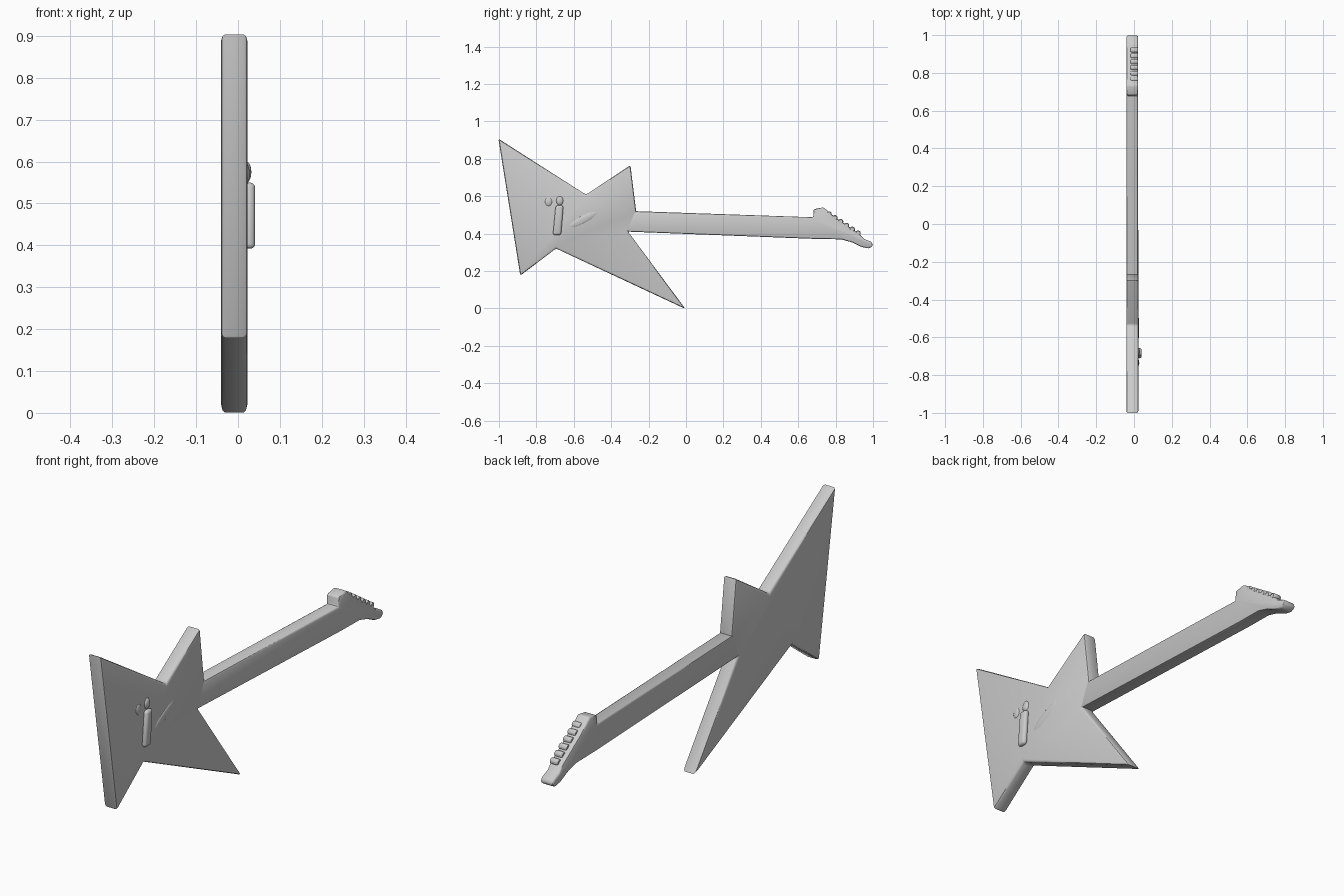
import bpy, bmesh, math
from mathutils import Vector, Matrix

if "Cube" in bpy.data.objects:
    bpy.data.objects.remove(bpy.data.objects["Cube"])

grey = bpy.data.materials.new("light grey")
grey.diffuse_color = (0.6, 0.6, 0.6, 1)
grey.use_nodes = True
grey.node_tree.nodes["Principled BSDF"].inputs["Base Color"].default_value = grey.diffuse_color


def finish(name, bm, bevel=0.0, segments=2):
    """Round the sharp edges, then turn the bmesh into a smooth-shaded object."""
    bmesh.ops.recalc_face_normals(bm, faces=bm.faces)
    if bevel:
        edges = [e for e in bm.edges if e.calc_face_angle(0) > math.radians(25)]
        bmesh.ops.bevel(bm, geom=edges, offset=bevel, segments=segments,
                        profile=0.5, affect='EDGES', clamp_overlap=False)
    mesh = bpy.data.meshes.new(name)
    bm.to_mesh(mesh)
    bm.free()
    obj = bpy.data.objects.new(name, mesh)
    bpy.context.collection.objects.link(obj)
    mesh.materials.append(grey)
    bpy.ops.object.select_all(action='DESELECT')
    obj.select_set(True)
    bpy.context.view_layer.objects.active = obj
    bpy.ops.object.shade_smooth_by_angle(angle=math.radians(40))
    return obj


def plate(name, outline, x0, x1, bevel, segments=2):
    """Extrude a (y, z) outline from x0 to x1."""
    bm = bmesh.new()
    face = bm.faces.new([bm.verts.new((x0, y, z)) for y, z in outline])
    side = bmesh.ops.extrude_face_region(bm, geom=[face])
    for v in side["geom"]:
        if isinstance(v, bmesh.types.BMVert):
            v.co.x = x1
    return finish(name, bm, bevel, segments)


def blob(name, centre, size, tilt=0.0):
    """Shallow rounded swelling."""
    bm = bmesh.new()
    bmesh.ops.create_uvsphere(bm, u_segments=16, v_segments=8, radius=1)
    bm.transform(Matrix.Translation(centre) @ Matrix.Rotation(tilt, 4, 'X')
                 @ Matrix.Diagonal((*size, 1)))
    return finish(name, bm)


# Four-pointed body
plate("body", [(-1.003, 0.907), (-0.535, 0.608), (-0.297, 0.765), (-0.266, 0.515),
               (-0.31, 0.41), (-0.003, -0.003), (-0.695, 0.32), (-0.886, 0.175)],
      -0.041, 0.023, 0.01)

# Neck running into the drooping headstock
plate("neck_and_headstock",
      [(-0.31, 0.521), (0.68, 0.487), (0.682, 0.53), (0.735, 0.54), (0.80, 0.485),
       (0.925, 0.40), (0.95, 0.372), (0.993, 0.355), (1.0, 0.335), (0.978, 0.32),
       (0.94, 0.328), (0.89, 0.352), (0.83, 0.369), (0.70, 0.371), (-0.33, 0.411)],
      -0.040, 0.022, 0.008)

# Row of tuning pegs along the sloping top of the headstock
for i in range(6):
    t = i / 5
    bm = bmesh.new()
    bmesh.ops.create_cone(bm, cap_ends=True, segments=12, radius1=0.015,
                          radius2=0.015, depth=0.04)
    bm.transform(Matrix.Translation((0.002, 0.765 + 0.155 * t, 0.505 - 0.103 * t))
                 @ Matrix.Rotation(math.pi / 2, 4, 'Y'))
    finish(f"tuning_peg_{i + 1}", bm, 0.004, 1)

# Raised bridge bar with its low surround
plate("bridge", [(-0.712, 0.392), (-0.668, 0.392), (-0.655, 0.55), (-0.697, 0.55)],
      0.015, 0.041, 0.012, 3)
blob("bridge_knob", (0.02, -0.735, 0.57), (0.008, 0.02, 0.025))
blob("bridge_side_knob", (0.02, -0.675, 0.575), (0.012, 0.02, 0.025))
blob("pickup", (0.02, -0.55, 0.475), (0.007, 0.09, 0.022), math.radians(28))
